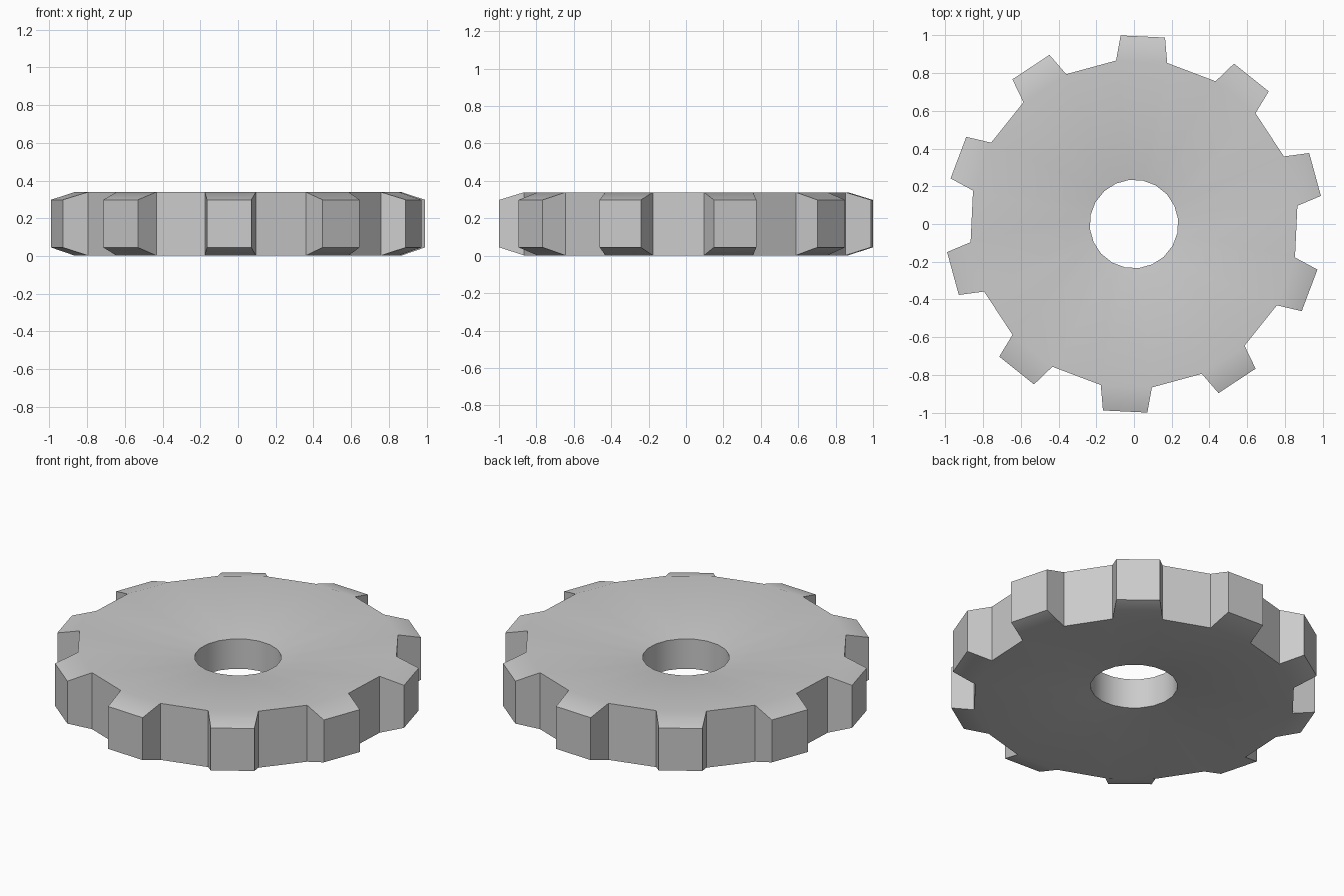
import bpy, bmesh
from math import cos, sin, radians

if "Cube" in bpy.data.objects:
    bpy.data.objects.remove(bpy.data.objects["Cube"])

TEETH = 10
FIRST = 87.3            # angle of the first tooth's centre
# (radius, half angle, bottom z, top z); the disc is dished towards the bore
HUB = (0.235, 9.0, 0.080, 0.258)
ROOT = (0.872, 8.95, 0.002, 0.339)
TIP = (1.0025, 6.75, 0.045, 0.298)

bm = bmesh.new()


def station(spec, tooth, side):
    """Bottom and top vertex on one side of a tooth."""
    r, half, z0, z1 = spec
    a = radians(FIRST + tooth * 360 / TEETH + side * half)
    return [bm.verts.new((r * cos(a), r * sin(a), z)) for z in (z0, z1)]


hub, root, tip = [[station(s, t, d) for t in range(TEETH) for d in (-1, 1)]
                  for s in (HUB, ROOT, TIP)]


def wall(a, b):
    bm.faces.new((a[0], b[0], b[1], a[1]))


def caps(ring_in, ring_out, i, j):
    for k in (0, 1):
        bm.faces.new((ring_in[i][k], ring_out[i][k], ring_out[j][k], ring_in[j][k]))


n = 2 * TEETH
for i in range(n):
    j = (i + 1) % n
    wall(hub[i], hub[j])             # bore
    caps(hub, root, i, j)            # dished disc faces
    if i % 2 == 0:                   # tooth with tapered top and bottom
        caps(root, tip, i, j)
        wall(tip[i], tip[j])
        wall(root[i], tip[i])
        wall(root[j], tip[j])
    else:                            # gap between teeth
        wall(root[i], root[j])

bmesh.ops.recalc_face_normals(bm, faces=bm.faces[:])
mesh = bpy.data.meshes.new("gear_wheel")
bm.to_mesh(mesh)
bm.free()
gear = bpy.data.objects.new("gear_wheel", mesh)
bpy.context.collection.objects.link(gear)

bpy.context.view_layer.objects.active = gear
gear.select_set(True)
bpy.ops.object.shade_smooth_by_angle(angle=radians(30))
